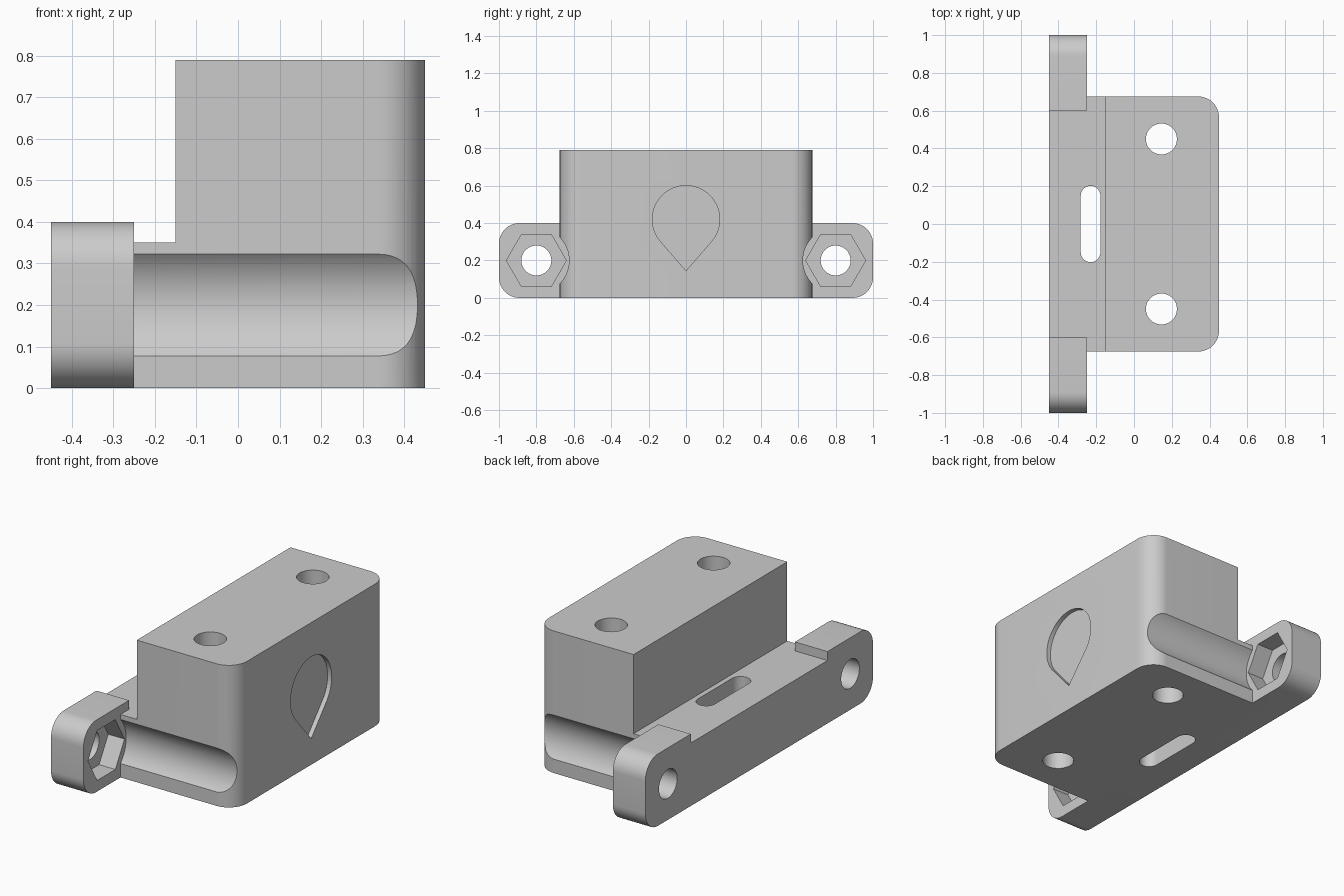
import bpy, bmesh, math
from mathutils import Vector

if "Cube" in bpy.data.objects:
    bpy.data.objects.remove(bpy.data.objects["Cube"])

grey = bpy.data.materials.new("plain_grey")
grey.use_nodes = True
grey.diffuse_color = (0.6, 0.6, 0.6, 1)
grey.node_tree.nodes["Principled BSDF"].inputs["Base Color"].default_value = (0.6, 0.6, 0.6, 1)


def prism(name, outline, axis, low, high, round_test=None, radius=0.11):
    """Extrude a 2D outline along an axis; optionally round the chosen edges."""
    def place(a, b, t):
        return {"x": Vector((t, a, b)), "y": Vector((a, t, b)), "z": Vector((a, b, t))}[axis]
    bm = bmesh.new()
    face = bm.faces.new([bm.verts.new(place(a, b, low)) for a, b in outline])
    extruded = bmesh.ops.extrude_face_region(bm, geom=[face])["geom"]
    shift = place(0, 0, high - low)
    bmesh.ops.translate(bm, vec=shift, verts=[v for v in extruded if isinstance(v, bmesh.types.BMVert)])
    if round_test:
        edges = [e for e in bm.edges if round_test(e.verts[0].co, e.verts[1].co)]
        bmesh.ops.bevel(bm, geom=edges, offset=radius, segments=12, profile=0.5, affect="EDGES")
    bmesh.ops.recalc_face_normals(bm, faces=bm.faces)
    mesh = bpy.data.meshes.new(name)
    bm.to_mesh(mesh)
    bm.free()
    mesh.materials.append(grey)
    obj = bpy.data.objects.new(name, mesh)
    bpy.context.collection.objects.link(obj)
    return obj


def rect(a0, a1, b0, b1):
    return [(a0, b0), (a1, b0), (a1, b1), (a0, b1)]


def arc(a, b, r, start=0, sweep=360, n=48):
    count = n if sweep == 360 else n + 1
    angles = [math.radians(start + sweep * i / n) for i in range(count)]
    return [(a + r * math.cos(t), b + r * math.sin(t)) for t in angles]


def combine(target, tool, operation="DIFFERENCE"):
    mod = target.modifiers.new(operation.lower(), "BOOLEAN")
    mod.operation, mod.object, mod.solver = operation, tool, "EXACT"
    bpy.context.view_layer.objects.active = target
    bpy.ops.object.modifier_apply(modifier=mod.name)
    bpy.data.objects.remove(tool)


# Stepped main block with two rounded upright corners
step = [(-0.25, 0), (0.45, 0), (0.45, 0.79), (-0.15, 0.79), (-0.15, 0.35), (-0.25, 0.35)]
body = prism("bracket_body", step, "y", -0.675, 0.675,
             lambda p, q: p.x > 0.4 and q.x > 0.4 and abs(p.y - q.y) < 0.01)

# Side grooves giving access to the bolts
for side in (-1, 1):
    combine(body, prism("groove", arc(side * 0.8, 0.2, 0.175, n=64), "x", -0.4, 0.6))

# Flange bar with rounded ears and a lowered middle
flange = prism("flange", rect(-1, 1, 0, 0.4), "x", -0.45, -0.25,
               lambda p, q: abs(p.y - q.y) + abs(p.z - q.z) < 0.01)
combine(flange, prism("middle_cut", rect(-0.6, 0.6, 0.35, 0.5), "x", -0.6, 0.1))

# Bolt holes and hexagonal nut pockets in the ears
for side in (-1, 1):
    combine(flange, prism("bolt_hole", arc(side * 0.8, 0.2, 0.08), "x", -0.6, 0.1))
    combine(flange, prism("nut_pocket", arc(side * 0.8, 0.2, 0.16, n=6), "x", -0.35, 0.1))
combine(body, flange, "UNION")

# Vertical screw holes and the long slot
for side in (-1, 1):
    combine(body, prism("screw_hole", arc(0.145, side * 0.45, 0.082), "z", -0.1, 1))
slot = arc(-0.23, 0.15, 0.052, 0, 180, 24) + arc(-0.23, -0.15, 0.052, 180, 180, 24)
combine(body, prism("slot", slot, "z", -0.1, 0.6))

# Shallow teardrop recess on the end face
lean = math.degrees(math.acos(0.18 / 0.275))
teardrop = arc(0, 0.42, 0.18, -90 + lean, 360 - 2 * lean) + [(0, 0.145)]
combine(body, prism("teardrop", teardrop, "x", 0.425, 0.6))

bpy.ops.object.select_all(action="DESELECT")
body.select_set(True)
bpy.context.view_layer.objects.active = body
bpy.ops.object.shade_smooth_by_angle(angle=math.radians(30))
